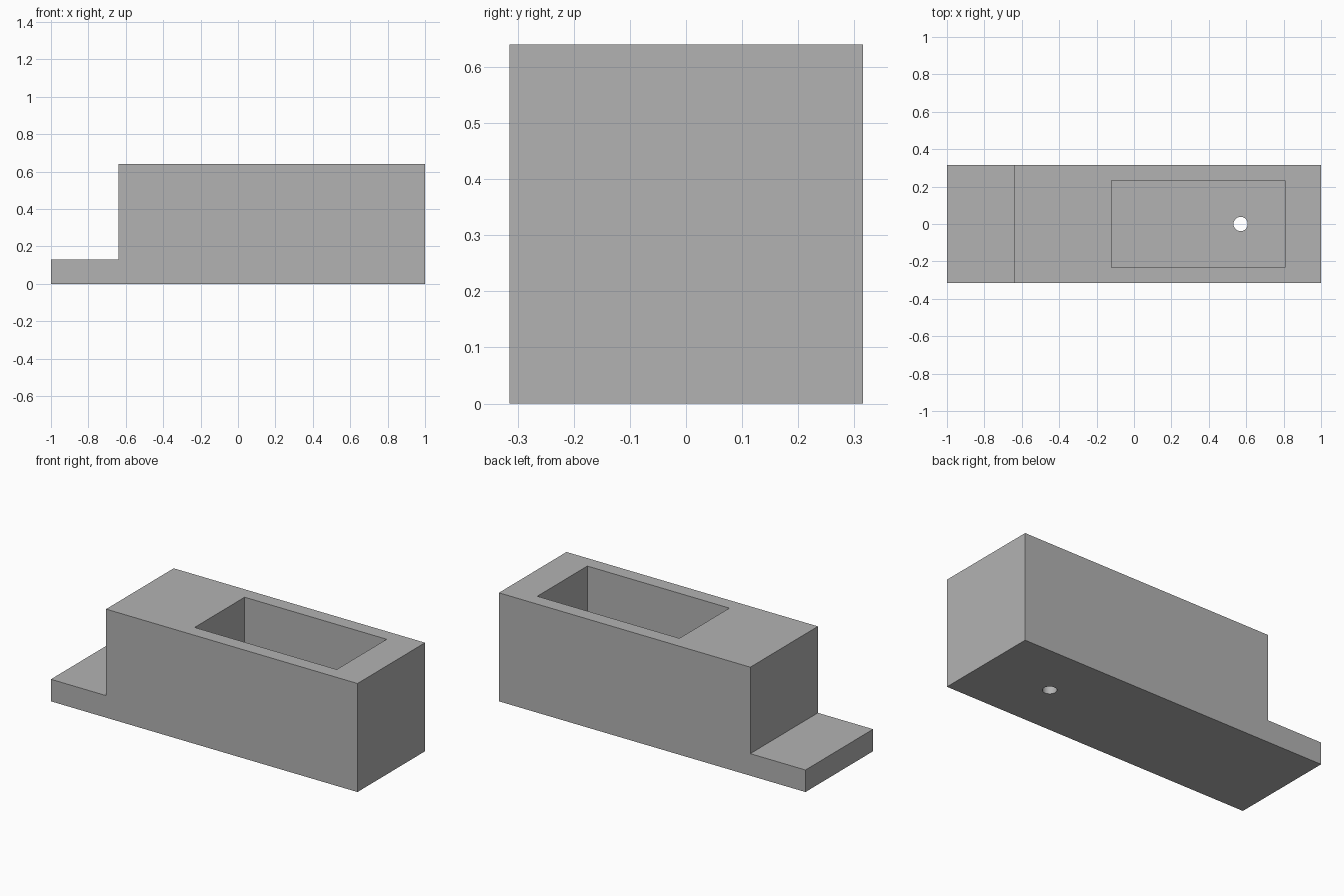
import bpy
import bmesh

if "Cube" in bpy.data.objects:
    bpy.data.objects.remove(bpy.data.objects["Cube"], do_unlink=True)

GREY = (0.45, 0.45, 0.45, 1.0)
HALF_DEPTH = 0.315
FLOOR = 0.13          # height of the ledge and of the pocket floor

mat = bpy.data.materials.new("plain grey")
mat.use_nodes = True
mat.diffuse_color = GREY
mat.node_tree.nodes["Principled BSDF"].inputs["Base Color"].default_value = GREY


def finish(name, bm):
    mesh = bpy.data.meshes.new(name)
    bmesh.ops.recalc_face_normals(bm, faces=bm.faces[:])
    bm.to_mesh(mesh)
    bm.free()
    mesh.materials.append(mat)
    obj = bpy.data.objects.new(name, mesh)
    bpy.context.collection.objects.link(obj)
    return obj


def extruded(name, outline, vector):
    bm = bmesh.new()
    face = bm.faces.new([bm.verts.new(p) for p in outline])
    moved = bmesh.ops.extrude_face_region(bm, geom=[face], use_keep_orig=True)["geom"]
    verts = [v for v in moved if isinstance(v, bmesh.types.BMVert)]
    bmesh.ops.translate(bm, vec=vector, verts=verts)
    return finish(name, bm)


def cut(target, cutter):
    mod = target.modifiers.new(cutter.name, 'BOOLEAN')
    mod.operation = 'DIFFERENCE'
    mod.solver = 'EXACT'
    mod.object = cutter
    bpy.context.view_layer.objects.active = target
    bpy.ops.object.modifier_apply(modifier=mod.name)
    bpy.data.objects.remove(cutter, do_unlink=True)


# Stepped block with the low ledge on its right
profile = [(-1, 0), (1, 0), (1, 0.64), (-0.64, 0.64), (-0.64, FLOOR), (-1, FLOOR)]
body = extruded("stepped_block", [(x, -HALF_DEPTH, z) for x, z in profile],
                (0, 2 * HALF_DEPTH, 0))

# Rectangular pocket open at the top
corners = [(-0.12, -0.233), (0.807, -0.233), (0.807, 0.233), (-0.12, 0.233)]
cut(body, extruded("pocket_cutter", [(x, y, FLOOR) for x, y in corners], (0, 0, 1)))

# Round drain hole through the pocket floor
bpy.ops.mesh.primitive_cylinder_add(vertices=48, radius=0.038, depth=0.4,
                                    location=(0.57, 0, 0.1))
drill = bpy.context.object
drill.name = "hole_cutter"
drill.data.materials.append(mat)
cut(body, drill)

# Smooth hole wall, crisp block edges
bpy.ops.object.select_all(action='DESELECT')
body.select_set(True)
bpy.context.view_layer.objects.active = body
bpy.ops.object.shade_smooth_by_angle()
